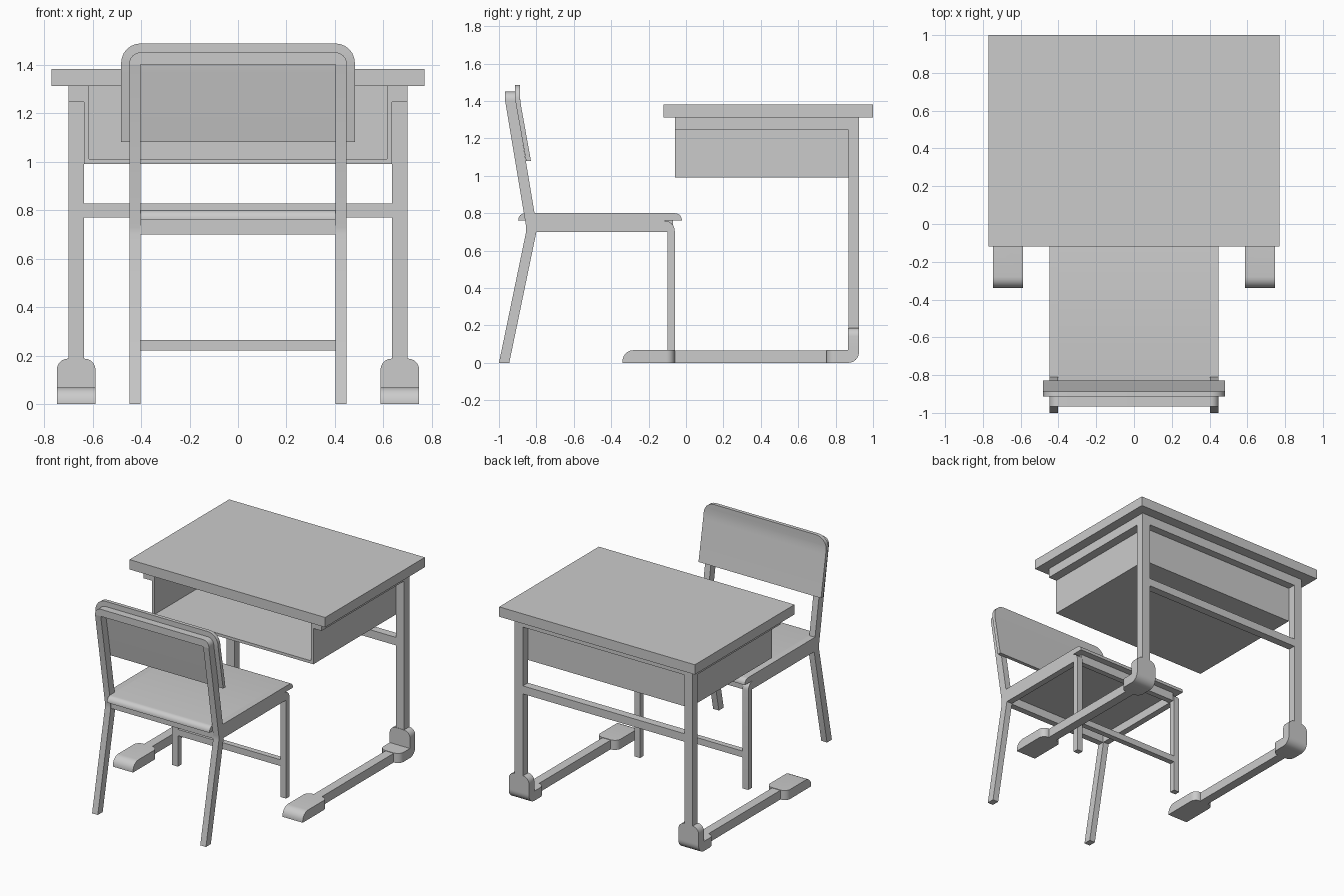
import bpy, bmesh, math
from mathutils import Vector

if "Cube" in bpy.data.objects:
    bpy.data.objects.remove(bpy.data.objects["Cube"])


def fillet(pts, seg=6):
    """Round each (a, b, radius) corner of a 2D outline; (a, b) stays sharp."""
    out = []
    for i, p in enumerate(pts):
        c = Vector(p[:2])
        if len(p) < 3:
            out.append(c)
            continue
        u = (Vector(pts[i - 1][:2]) - c).normalized()
        v = (Vector(pts[(i + 1) % len(pts)][:2]) - c).normalized()
        half = u.angle(v) / 2
        mid = c + (u + v).normalized() * (p[2] / math.sin(half))
        a, b = c + u * (p[2] / math.tan(half)) - mid, c + v * (p[2] / math.tan(half)) - mid
        t = a.angle(b)
        for k in range(seg + 1):
            f = k / seg
            out.append(mid + (a * math.sin((1 - f) * t) + b * math.sin(f * t)) / math.sin(t))
    return out


def finish(name, bm, mirror=False):
    bmesh.ops.recalc_face_normals(bm, faces=bm.faces)
    me = bpy.data.meshes.new(name)
    bm.to_mesh(me)
    bm.free()
    ob = bpy.data.objects.new(name, me)
    bpy.context.collection.objects.link(ob)
    bpy.ops.object.select_all(action='DESELECT')
    bpy.context.view_layer.objects.active = ob
    ob.select_set(True)
    bpy.ops.object.shade_smooth_by_angle(angle=math.radians(30))
    if mirror:
        ob.modifiers.new("Mirror", 'MIRROR').use_mirror_merge = False
    return ob


def prism_bm(axis, pts, lo, hi):
    """Extrude an outline along an axis: x takes (y,z), y takes (x,z), z takes (x,y)."""
    place = {'x': lambda p, d: (d, p[0], p[1]),
             'y': lambda p, d: (p[0], d, p[1]),
             'z': lambda p, d: (p[0], p[1], d)}[axis]
    bm = bmesh.new()
    pts = fillet(pts)
    a = [bm.verts.new(place(p, lo)) for p in pts]
    b = [bm.verts.new(place(p, hi)) for p in pts]
    bm.faces.new(a)
    bm.faces.new(b[::-1])
    for i in range(len(a)):
        j = (i + 1) % len(a)
        bm.faces.new((a[i], a[j], b[j], b[i]))
    return bm


def prism(name, axis, pts, lo, hi, mirror=False):
    return finish(name, prism_bm(axis, pts, lo, hi), mirror)


def box(name, x, y, z, mirror=False):
    return prism(name, 'z', [(x[0], y[0]), (x[1], y[0]), (x[1], y[1]), (x[0], y[1])], *z, mirror)


def round_edge(bm, y, z, r):
    """Round the long crosswise edge lying at (y, z)."""
    es = [e for e in bm.edges if all(abs(v.co.y - y) < 1e-4 and abs(v.co.z - z) < 1e-4 for v in e.verts)]
    bmesh.ops.bevel(bm, geom=es, offset=r, segments=6, profile=0.5, affect='EDGES')
    return bm


# ---- Desk ----
LEG, LY = (0.635, 0.70), (0.868, 0.925)
box("desk_top", (-0.77, 0.77), (-0.12, 1.0), (1.312, 1.382))

# Open-fronted tray
prism("tray_shell", 'y', [(-0.635, 1.312), (-0.635, 0.99), (0.635, 0.99), (0.635, 1.312),
                          (0.615, 1.312), (0.615, 1.01), (-0.615, 1.01), (-0.615, 1.312)], -0.06, 0.868)
box("tray_back", (-0.615, 0.615), (0.848, 0.868), (1.01, 1.312))

# Frame
box("desk_leg", LEG, LY, (0.065, 1.312), True)
box("desk_side_rail", LEG, (-0.06, 0.868), (1.245, 1.312), True)
box("desk_back_rail", (-0.635, 0.635), LY, (1.245, 1.312))
box("desk_crossbar", (-0.635, 0.635), LY, (0.77, 0.827))

# Runner feet with wide toe and heel pads
P0, P1 = 0.588, 0.747
box("foot_bar", LEG, (-0.08, 0.80), (0, 0.065), True)
toe = prism_bm('z', [(P0, -0.34), (P1, -0.34), (P1, -0.06, 0.045), (P0, -0.06, 0.045)], 0, 0.068)
finish("foot_toe", round_edge(toe, -0.34, 0.068, 0.06), True)
heel = prism_bm('z', [(P0, 0.925), (P1, 0.925), (P1, 0.75, 0.045), (P0, 0.75, 0.045)], 0, 0.068)
finish("foot_heel", round_edge(heel, 0.925, 0, 0.058), True)
prism("heel_upright", 'y', [(P0, 0.068), (P1, 0.068), (P1, 0.187, 0.045), (P0, 0.187, 0.045)],
      LY[0] - 0.003, LY[1], True)

# ---- Chair ----
CX = (0.403, 0.448)

# Seat with rounded front and back lips, notched around the back legs
prism("seat", 'x', [(-0.897, 0.76), (-0.022, 0.76), (-0.022, 0.80, 0.036), (-0.897, 0.80, 0.036)],
      -CX[0], CX[0])
prism("seat_edge", 'x', [(-0.805, 0.76), (-0.022, 0.76), (-0.022, 0.80, 0.036), (-0.813, 0.80)],
      *CX, True)

# Side rail bending into the front leg
prism("front_leg", 'x', [(-0.81, 0.70), (-0.10, 0.70), (-0.10, 0), (-0.06, 0),
                         (-0.06, 0.76, 0.055), (-0.81, 0.76)], *CX, True)

# Kinked back leg and the top bar joining the pair
prism("back_leg", 'x', [(-1.0, 0), (-0.945, 0), (-0.80, 0.70), (-0.805, 0.77), (-0.91, 1.40),
                        (-0.967, 1.40), (-0.855, 0.73), (-0.855, 0.70)], *CX, True)
prism("back_top_bar", 'y', [(-CX[1], 1.40), (CX[1], 1.40), (CX[1], 1.45, 0.045), (-CX[1], 1.45, 0.045)],
      -0.967, -0.908)

# Cross rails
box("seat_front_rail", (-CX[0], CX[0]), (-0.11, -0.07), (0.70, 0.76))
box("seat_back_rail", (-CX[0], CX[0]), (-0.85, -0.805), (0.70, 0.76))
box("front_leg_crossbar", (-CX[0], CX[0]), (-0.10, -0.06), (0.22, 0.265))

# Backrest: rounded panel leaning back, straightening at the top
bm = prism_bm('y', [(-0.482, 1.08), (0.482, 1.08), (0.482, 1.487, 0.08), (-0.482, 1.487, 0.08)], -0.026, 0)
for z in (1.37, 1.395, 1.42, 1.445):
    bmesh.ops.bisect_plane(bm, geom=bm.verts[:] + bm.edges[:] + bm.faces[:], dist=1e-4,
                           plane_co=(0, 0, z), plane_no=(0, 0, 1))
for v in bm.verts:
    z = v.co.z
    lean = 0.18 * (min(z, 1.37) - 1.08)
    t = max(0.0, min(z, 1.445) - 1.37) / 0.075
    v.co.y += -0.829 - lean - 0.18 * 0.075 * (t - t * t / 2)
finish("backrest", bm)
